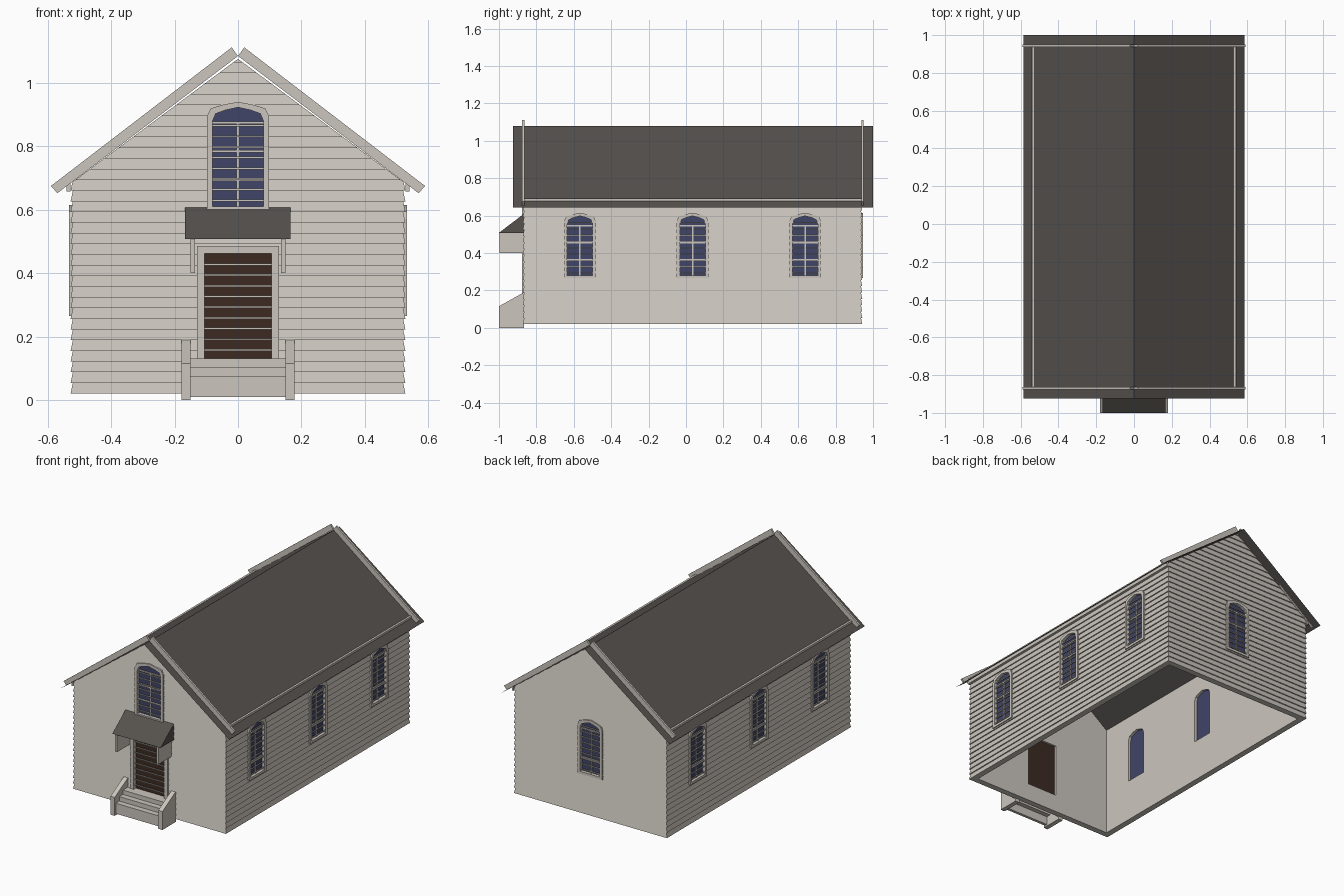
import bpy, bmesh
from math import radians
from mathutils import Matrix, Vector

if "Cube" in bpy.data.objects:
    bpy.data.objects.remove(bpy.data.objects["Cube"])


def material(name, rgb):
    m = bpy.data.materials.new(name)
    m.use_nodes = True
    m.diffuse_color = (*rgb, 1)
    m.node_tree.nodes["Principled BSDF"].inputs["Base Color"].default_value = (*rgb, 1)
    return m


CREAM = material("cream_paint", (0.60, 0.56, 0.51))
ROOF = material("dark_roofing", (0.092, 0.084, 0.076))
GLASS = material("blue_glass", (0.05, 0.058, 0.135))
DOOR = material("brown_wood", (0.046, 0.024, 0.016))

TURN = Matrix.Rotation(radians(90), 4, 'Z')
HALF_W, HALF_L, MID_Y = 0.5255, 0.905, 0.035
BASE, PITCH, THICK = 0.02, 0.0337, 0.035
SLOPE, RIDGE = 0.744, 1.08


def finish(name, bm, mat):
    bmesh.ops.recalc_face_normals(bm, faces=bm.faces)
    me = bpy.data.meshes.new(name)
    bm.to_mesh(me)
    bm.free()
    me.materials.append(mat)
    ob = bpy.data.objects.new(name, me)
    bpy.context.collection.objects.link(ob)
    return ob


def add_prism(bm, pts, v0, v1, frame):
    """Extrude an outline (u, z) from depth v0 to v1; outward is local -y."""
    a, b = [[bm.verts.new(frame @ Vector((u, -v, z))) for u, z in pts] for v in (v0, v1)]
    bm.faces.new(a)
    bm.faces.new(b[::-1])
    for i in range(len(pts)):
        j = (i + 1) % len(pts)
        bm.faces.new((a[i], b[i], b[j], a[j]))


def prism(name, pts, v0, v1, frame, mat):
    bm = bmesh.new()
    add_prism(bm, pts, v0, v1, frame)
    return finish(name, bm, mat)


def rect(u0, u1, z0, z1):
    return [(u0, z0), (u1, z0), (u1, z1), (u0, z1)]


def arch(u, w, z0, z1):
    side = [(w, z0), (w, z1 - 0.045), (0.87 * w, z1 - 0.02), (0.5 * w, z1 - 0.009)]
    return ([(u + x, z) for x, z in side] + [(u, z1)]
            + [(u - x, z) for x, z in reversed(side)])


def ring(name, outer, inner, v0, v1, frame):
    """Frame between two outlines with the same number of points."""
    bm = bmesh.new()
    loops = [[bm.verts.new(frame @ Vector((u, -v, z))) for u, z in pts]
             for pts, v in ((outer, v0), (outer, v1), (inner, v1), (inner, v0))]
    n = len(outer)
    for k in range(4):
        a, b = loops[k], loops[(k + 1) % 4]
        for i in range(n):
            j = (i + 1) % n
            bm.faces.new((a[i], a[j], b[j], b[i]))
    return finish(name, bm, CREAM)


def cut(bm, co, no):
    """Trim away the side the normal points to, and close the cut."""
    geom = bm.verts[:] + bm.edges[:] + bm.faces[:]
    res = bmesh.ops.bisect_plane(bm, geom=geom, plane_co=co, plane_no=no, clear_outer=True)
    edges = [e for e in res["geom_cut"] if isinstance(e, bmesh.types.BMEdge)]
    if edges:
        bmesh.ops.edgeloop_fill(bm, edges=edges)


def wall(name, frame, half, rows, openings):
    # clapboard profile: flat inside, sawtooth outside
    prof = [(THICK, BASE + rows * PITCH), (THICK, BASE)]
    for k in range(rows):
        z = BASE + k * PITCH
        prof += [(-0.0025, z), (0.0045, z + PITCH)]
    bm = bmesh.new()
    add_prism(bm, prof, -half - 0.03, half + 0.03, TURN)
    for s in (-1, 1):
        cut(bm, (s * half, 0, 0), (s, 1, 0))
    bm.transform(frame)
    for s in (-1, 1):
        cut(bm, (0, 0, RIDGE - 0.004), (s * SLOPE, 0, 1))
    ob = finish(name, bm, CREAM)

    # openings
    bm = bmesh.new()
    for outline in openings:
        add_prism(bm, outline, -0.1, 0.05, frame)
    cutter = finish("opening_cutter", bm, CREAM)
    cutter.hide_render = True
    mod = ob.modifiers.new("openings", 'BOOLEAN')
    mod.operation, mod.solver, mod.object = 'DIFFERENCE', 'EXACT', cutter
    bpy.context.view_layer.objects.active = ob
    bpy.ops.object.modifier_apply(modifier="openings")
    bpy.data.objects.remove(cutter)

    # board edges that carry on across the openings
    bm = bmesh.new()
    for outline in openings:
        us, zs = [p[0] for p in outline], [p[1] for p in outline]
        for k in range(rows):
            z = BASE + k * PITCH
            if min(zs) < z < max(zs) - 0.03:
                add_prism(bm, rect(min(us), max(us), z, z + 0.006), -0.004, 0.002, frame)
    finish(name + "_board_edges", bm, CREAM)


def window(name, frame, u, w, z0, z1):
    prism(name + "_glass", arch(u, w, z0, z1), -0.018, -0.012, frame, GLASS)
    ring(name + "_frame", arch(u, w + 0.017, z0 - 0.015, z1 + 0.017),
         arch(u, w, z0, z1), -0.012, 0.0075, frame)
    bm = bmesh.new()
    add_prism(bm, rect(u - 0.004, u + 0.004, z0, z0 + 0.265), -0.012, -0.005, frame)
    for dz in (0.085, 0.175, 0.265):
        add_prism(bm, rect(u - w, u + w, z0 + dz - 0.004, z0 + dz + 0.004),
                  -0.012, -0.005, frame)
    finish(name + "_bars", bm, CREAM)


def side_frame(angle, dist):
    return (Matrix.Translation((0, MID_Y, 0)) @ Matrix.Rotation(radians(angle), 4, 'Z')
            @ Matrix.Translation((0, -dist, 0)))


# walls and windows
SMALL = (0.068, 0.28, 0.598)
sides = {
    "front": (0, HALF_L, HALF_W, 32, [(0, 0.081, 0.61, 0.923)]),
    "left": (90, HALF_W, HALF_L, 21, [(u, *SMALL) for u in (-0.602, 0, 0.602)]),
    "back": (180, HALF_L, HALF_W, 32, [(0, *SMALL)]),
    "right": (270, HALF_W, HALF_L, 21, [(u, *SMALL) for u in (-0.602, 0, 0.602)]),
}
door_outline = rect(-0.105, 0.105, 0.13, 0.462)
for side, (angle, dist, half, rows, wins) in sides.items():
    f = side_frame(angle, dist)
    openings = [arch(*w) for w in wins] + ([door_outline] if side == "front" else [])
    wall(side + "_wall", f, half, rows, openings)
    for i, w in enumerate(wins):
        window(f"{side}_window_{i + 1}", f, *w)

# door
front = side_frame(0, HALF_L)
prism("door", door_outline, -0.022, -0.014, front, DOOR)
ring("door_frame", rect(-0.13, 0.13, 0.11, 0.486), door_outline, -0.014, 0.008, front)

# thin main roof
bm = bmesh.new()
eave = 0.586
rows = [[bm.verts.new((x, y, RIDGE - SLOPE * abs(x))) for x in (-eave, 0, eave)]
        for y in (-0.925, 1.0)]
for i in (0, 1):
    bm.faces.new((rows[0][i], rows[0][i + 1], rows[1][i + 1], rows[1][i]))
finish("roof", bm, ROOF)

# gable boards and eave strips
WORLD = Matrix.Identity(4)
board = [(0, 1.085), (0.57, 0.652), (0.59, 0.675), (0.02, 1.112)]
for s, label in ((1, "left"), (-1, "right")):
    for end, y in (("front", -0.87), ("back", 0.944)):
        prism(f"{end}_{label}_gable_board", [(s * u, z) for u, z in board],
              -y - 0.006, -y + 0.006, WORLD, CREAM)
    prism(label + "_eave_strip", rect(s * 0.528, s * 0.541, 0.657, 0.69),
          -0.944, 0.87, WORLD, CREAM)

# door hood with brackets
prism("door_hood", [(-1.0, 0.508), (-0.866, 0.508), (-0.866, 0.61)],
      -0.167, 0.166, TURN, ROOF)
for s, label in ((1, "left"), (-1, "right")):
    prism(label + "_hood_bracket", rect(-0.997, -0.866, 0.40, 0.508),
          s * 0.136, s * 0.15, TURN, CREAM)
    # stair cheeks
    prism(label + "_stair_cheek", [(-1.0, 0), (-0.866, 0), (-0.866, 0.19), (-1.0, 0.115)],
          s * 0.15, s * 0.179, TURN, CREAM)

# hollow steps
steps = [(-0.99, 0.01), (-0.99, 0.075), (-0.955, 0.075), (-0.955, 0.103),
         (-0.92, 0.103), (-0.92, 0.13), (-0.866, 0.13), (-0.866, 0.115),
         (-0.908, 0.115), (-0.908, 0.09), (-0.943, 0.09), (-0.943, 0.062),
         (-0.972, 0.062), (-0.972, 0.01)]
prism("steps", steps, -0.15, 0.15, TURN, CREAM)
